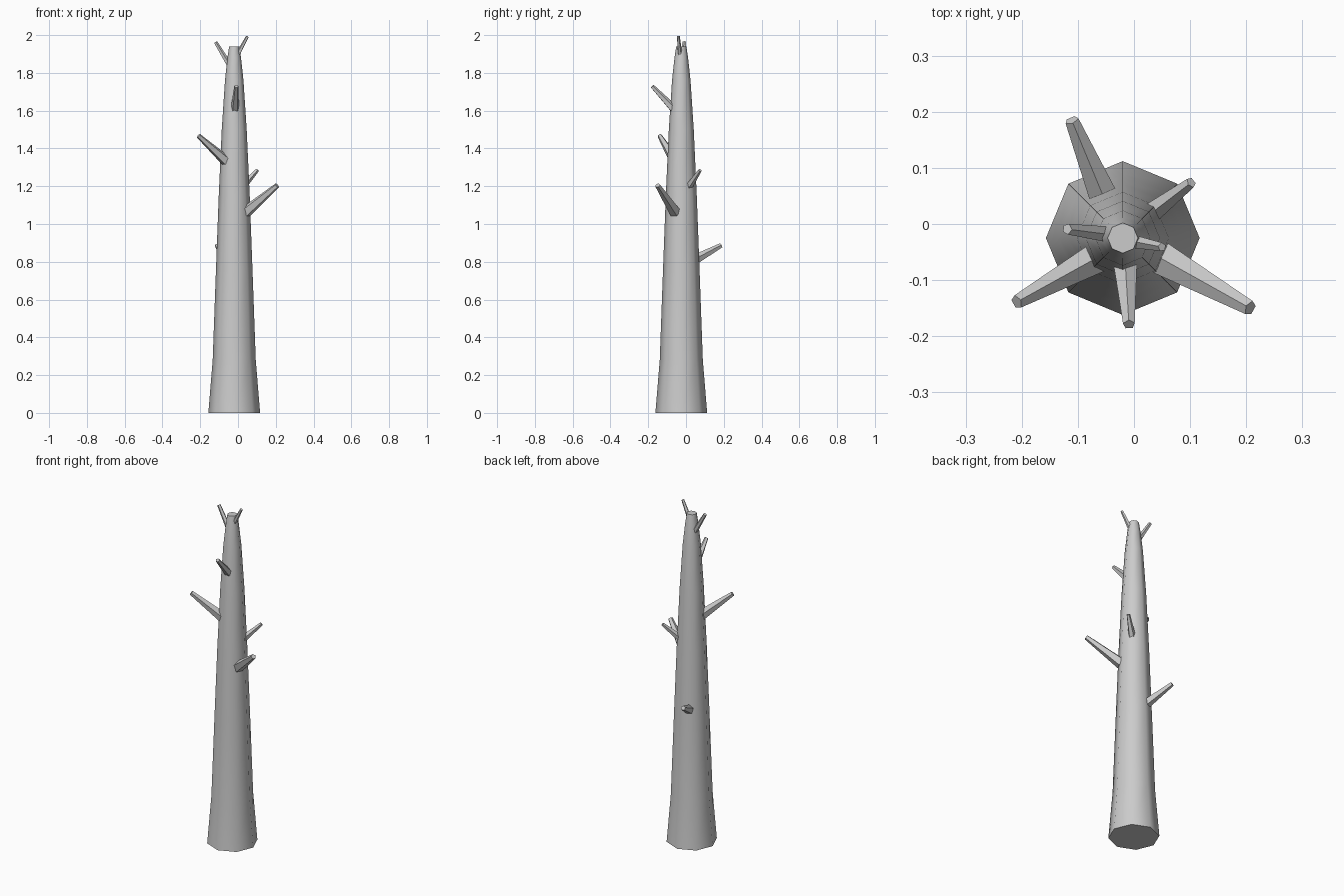
import bpy, bmesh, math
from mathutils import Vector

if "Cube" in bpy.data.objects:
    bpy.data.objects.remove(bpy.data.objects["Cube"])

CX, CY = -0.02, -0.025


def finish(name, bm, angle):
    bmesh.ops.recalc_face_normals(bm, faces=bm.faces)
    mesh = bpy.data.meshes.new(name)
    bm.to_mesh(mesh)
    bm.free()
    ob = bpy.data.objects.new(name, mesh)
    bpy.context.collection.objects.link(ob)
    bpy.ops.object.select_all(action='DESELECT')
    ob.select_set(True)
    bpy.context.view_layer.objects.active = ob
    bpy.ops.object.shade_smooth_by_angle(angle=math.radians(angle))
    return ob


def loft(name, rings, sides, angle):
    """Closed tube through (centre, radius, x axis, y axis) rings."""
    bm = bmesh.new()
    loops = []
    for c, r, u, v in rings:
        loops.append([bm.verts.new(c + r * (math.cos(a) * u + math.sin(a) * v))
                      for a in (2 * math.pi * i / sides for i in range(sides))])
    for lo, hi in zip(loops, loops[1:]):
        for i in range(sides):
            j = (i + 1) % sides
            bm.faces.new((lo[i], lo[j], hi[j], hi[i]))
    bm.faces.new(loops[0][::-1])
    bm.faces.new(loops[-1])
    return finish(name, bm, angle)


# Trunk: eight-sided taper with a flared foot
X, Y = Vector((1, 0, 0)), Vector((0, 1, 0))
profile = [(0, 0.137), (0.28, 0.114), (0.75, 0.097), (1.15, 0.082),
           (1.5, 0.066), (1.76, 0.049), (1.88, 0.036), (1.94, 0.027)]
loft("trunk", [(Vector((CX, CY, z)), r, X, Y) for z, r in profile], 8, 50)

# Broken branch stubs: visible base, tip, base radius, tip radius
branches = {
    "branch_right": ((0.055, -0.065, 1.075), (0.207, -0.15, 1.204), 0.032, 0.014),
    "branch_left": ((-0.075, -0.065, 1.345), (-0.209, -0.139, 1.467), 0.030, 0.013),
    "branch_back": ((-0.057, 0.055, 0.815), (-0.111, 0.185, 0.886), 0.028, 0.013),
    "branch_back_right": ((0.038, 0.025, 1.213), (0.102, 0.074, 1.285), 0.020, 0.010),
    "branch_front": ((-0.015, -0.080, 1.625), (-0.009, -0.179, 1.729), 0.023, 0.011),
    "branch_top_left": ((-0.057, -0.017, 1.860), (-0.119, -0.009, 1.963), 0.015, 0.010),
    "branch_top_right": ((0.003, -0.032, 1.905), (0.050, -0.041, 1.993), 0.013, 0.008),
}
for name, (base, tip, r0, r1) in branches.items():
    base, tip = Vector(base), Vector(tip)
    d = (tip - base).normalized()
    u = d.cross(Vector((0, 0, 1))).normalized()
    v = u.cross(d)
    start = base - d * 0.02
    loft(name, [(start, r0, v, u), (tip, r1, v, u)], 5, 50)
